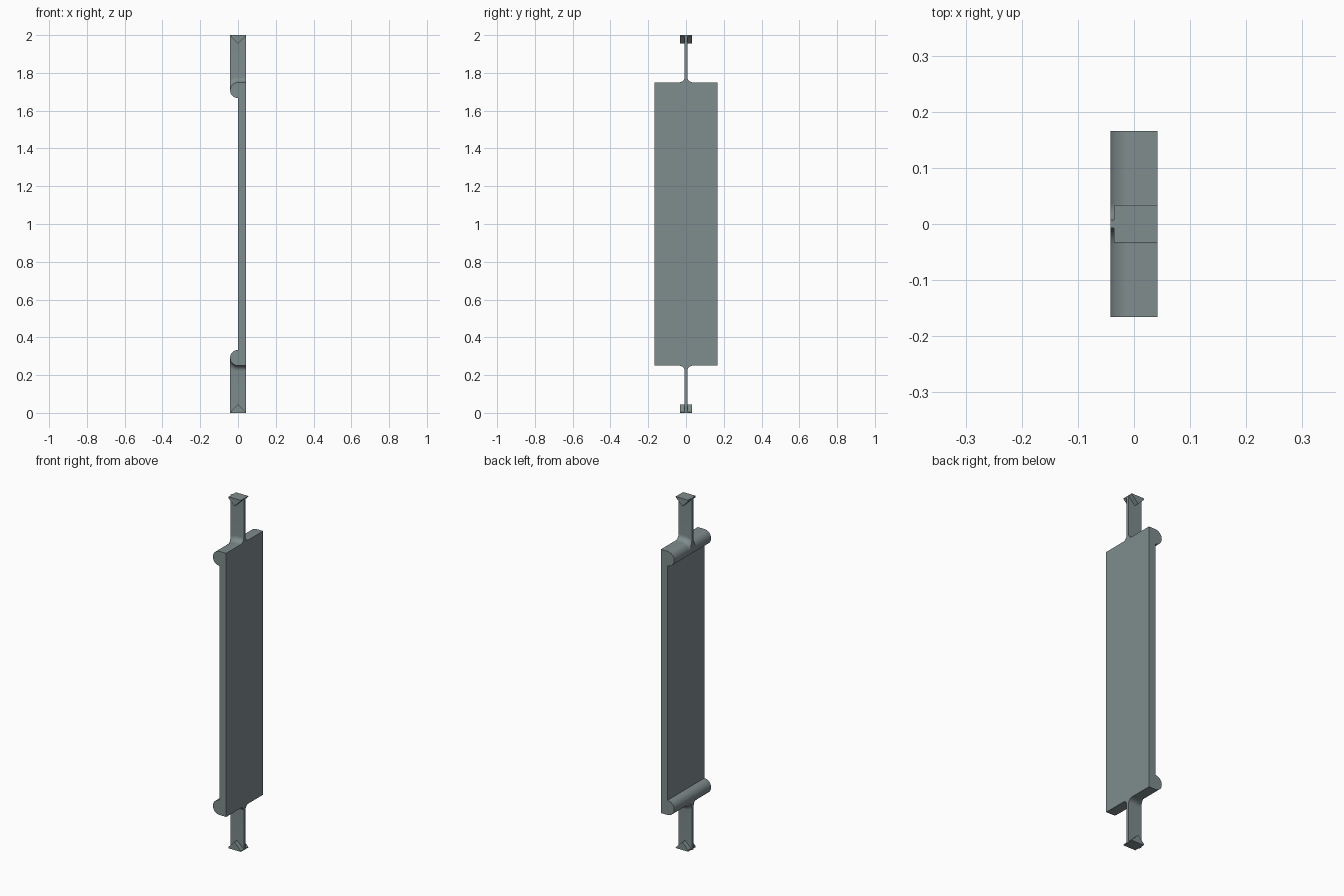
import bpy, bmesh, math

if "Cube" in bpy.data.objects:
    bpy.data.objects.remove(bpy.data.objects["Cube"])

R = 0.0417        # roll radius, also half the depth
HALF_W = 0.166    # half the panel width
ZC = 1.75 - R     # height of the upper roll axis
TAB = 0.007       # half the tab thickness
FIL = 0.029       # fillet radius at the tab root

mat = bpy.data.materials.new("slate grey")
mat.diffuse_color = (0.212, 0.262, 0.266, 1)
mat.use_nodes = True
mat.node_tree.nodes["Principled BSDF"].inputs["Base Color"].default_value = mat.diffuse_color


def loft(name, rings, smooth=True):
    """Skin equal-length closed rings and cap both ends."""
    bm = bmesh.new()
    vs = [[bm.verts.new(p) for p in ring] for ring in rings]
    n = len(vs[0])
    for a, b in zip(vs, vs[1:]):
        for i in range(n):
            j = (i + 1) % n
            bm.faces.new((a[i], a[j], b[j], b[i]))
    bm.faces.new(vs[0][::-1])
    bm.faces.new(vs[-1])
    bmesh.ops.recalc_face_normals(bm, faces=bm.faces)
    me = bpy.data.meshes.new(name)
    bm.to_mesh(me)
    bm.free()
    ob = bpy.data.objects.new(name, me)
    bpy.context.collection.objects.link(ob)
    me.materials.append(mat)
    if smooth:
        bpy.context.view_layer.objects.active = ob
        ob.select_set(True)
        bpy.ops.object.shade_smooth_by_angle(angle=math.radians(30))
        ob.select_set(False)
    return ob


def extrude_y(name, profile, half, smooth=True):
    return loft(name, [[(x, y, z) for x, z in profile] for y in (-half, half)], smooth)


# Panel with a rounded roll along the back of each end
arc = [(R * math.cos(a), ZC + R * math.sin(a))
       for a in (math.pi / 2 + math.pi * i / 24 for i in range(25))]
upper = [(R, 1.75)] + arc
extrude_y("panel", upper + [(x, 2 - z) for x, z in reversed(upper)], HALF_W)


def tab_ring(x, flip):
    """Tab section at depth x, its root fillet following the roll."""
    def height(h):
        return ZC + math.sqrt(max((R + h) ** 2 - min(x, 0) ** 2, 0))
    side = [(TAB + FIL, ZC - 0.002)]
    for i in range(11):
        a = math.pi / 2 * i / 10
        side.append((TAB + FIL * (1 - math.sin(a)), height(FIL * (1 - math.cos(a)))))
    side.append((TAB, 2.0))
    pts = side + [(-y, z) for y, z in reversed(side)]
    return [(x, y, 2 - z if flip else z) for y, z in pts]


# Tabs and wedge-shaped catches at both ends
stations = [-R * math.cos(math.pi / 2 * i / 10) for i in range(11)] + [R]
wedge = [(-0.036, 2.0), (0.0415, 2.0), (0.0415, 1.996), (0.0, 1.955), (-0.036, 1.991)]
for end, flip in (("upper", False), ("lower", True)):
    loft(end + "_tab", [tab_ring(x, flip) for x in stations])
    extrude_y(end + "_catch", [(x, 2 - z if flip else z) for x, z in wedge], 0.033, False)
